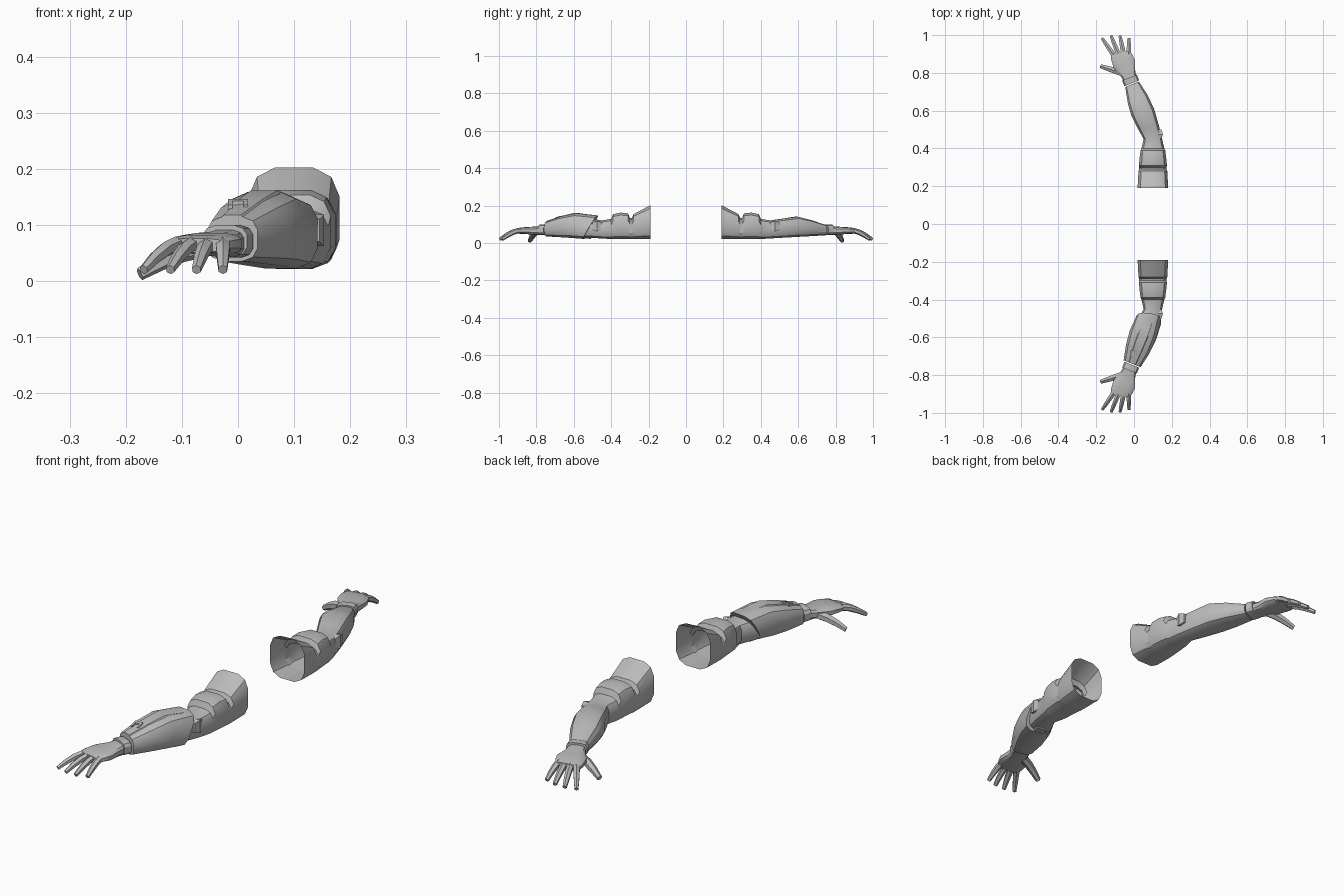
import bpy, bmesh, math
from mathutils import Vector

cube = bpy.data.objects.get("Cube")
if cube:
    bpy.data.objects.remove(cube, do_unlink=True)

shade = (0.5, 0.5, 0.5, 1)
grey = bpy.data.materials.new("plain grey")
grey.use_nodes = True
grey.diffuse_color = shade
grey.node_tree.nodes["Principled BSDF"].inputs["Base Color"].default_value = shade


def skin(name, rings, side, cap_start=True):
    """Join rings of points into a tube; side mirrors it along y."""
    bm = bmesh.new()
    rows = [[bm.verts.new((x, y * side, z)) for x, y, z in ring] for ring in rings]
    for lower, upper in zip(rows, rows[1:]):
        for i in range(len(lower)):
            bm.faces.new((lower[i - 1], lower[i], upper[i], upper[i - 1]))
    if cap_start:
        bm.faces.new(rows[0])
    bm.faces.new(rows[-1])
    bmesh.ops.recalc_face_normals(bm, faces=bm.faces)
    mesh = bpy.data.meshes.new(name)
    bm.to_mesh(mesh)
    bm.free()
    mesh.materials.append(grey)
    obj = bpy.data.objects.new(name, mesh)
    bpy.context.collection.objects.link(obj)
    bpy.ops.object.select_all(action='DESELECT')
    obj.select_set(True)
    bpy.context.view_layer.objects.active = obj
    bpy.ops.object.shade_smooth_by_angle(angle=math.radians(30))


def axis_x(y):
    """Centre line: straight upper arm, then bent inward at the elbow."""
    return 0.1 - 0.38 * max(0, y - 0.45)


def underside(y):
    return 0.02 + 0.06 * max(0, y - 0.4)


def section(y, half, top, grow=0.0, narrow=1.0, lean=0.0, sides=12):
    """Rounded box across the arm, turned with the bend of the centre line."""
    tilt = max(0, min(0.4, 2 * (y - 0.45), 3 * (0.96 - y)))
    low, high = underside(y) - grow / 3, top + grow
    ring = []
    for i in range(sides):
        angle = math.tau * (i + 0.5) / sides
        c, s = math.cos(angle), math.sin(angle)
        dx = math.copysign(abs(c) ** 0.65, c) * (half + grow / 2) * narrow
        dz = math.copysign(abs(s) ** 0.65, s) * (high - low) / 2
        ring.append((axis_x(y) + dx, y + tilt * dx + lean * dz, (low + high) / 2 + dz))
    return ring


def digit(name, base, tip, radius, side):
    """Tapered six-sided finger that droops towards its tip."""
    base, tip = Vector(base), Vector(tip)
    across = (tip - base).cross(Vector((0, 0, 1))).normalized()
    rings = []
    for step in range(4):
        t = step / 3
        centre = base.lerp(tip, t)
        centre.z = base.z + (tip.z - base.z) * t ** 1.5
        slope = (tip - base).normalized()
        up = across.cross(slope)
        r = radius * (1 - 0.4 * t * t)
        rings.append([centre + (across * math.cos(a) + up * math.sin(a)) * r
                      for a in (math.tau * (k + 0.5) / 6 for k in range(6))])
    skin(name, rings, side)


# Stations along the arm: distance from the middle, half width, top height
upper_arm = [(0.19, 0.083, 0.204), (0.28, 0.078, 0.156), (0.29, 0.074, 0.134),
             (0.3, 0.074, 0.136), (0.31, 0.076, 0.16), (0.35, 0.072, 0.164),
             (0.39, 0.067, 0.155), (0.4, 0.062, 0.13), (0.45, 0.05, 0.122)]
forearm = [(0.51, 0.057, 0.13), (0.59, 0.062, 0.142),
           (0.66, 0.054, 0.124), (0.74, 0.037, 0.097)]
hand = [(0.77, 0.034, 0.092), (0.8, 0.04, 0.088), (0.845, 0.058, 0.086),
        (0.885, 0.058, 0.082), (0.91, 0.05, 0.076)]

for label, side in (("front", -1), ("back", 1)):
    # Arm, open at the shoulder
    skin(label + "_arm", [section(*s) for s in upper_arm + forearm], side, cap_start=False)
    # Wrist cuff
    skin(label + "_wrist_cuff", [section(y, 0.04, 0.1) for y in (0.745, 0.775)], side)
    # Palm, four fanned fingers and thumb
    skin(label + "_palm", [section(*s) for s in hand], side)
    for i, finger in enumerate(("index", "middle", "ring", "little")):
        x = -0.108 + 0.027 * i
        reach = 0.1 if i in (1, 2) else 0.087
        digit(f"{label}_{finger}_finger", (x, 0.895, 0.066),
              (x - 0.06 + 0.02 * i, 0.895 + reach, 0.02), 0.0145, side)
    digit(label + "_thumb", (-0.065, 0.8, 0.06), (-0.175, 0.835, 0.012), 0.019, side)
    # Outer elbow pad
    pad = []
    for y, size in ((0.45, 0.02), (0.475, 0.028), (0.5, 0.02)):
        pad.append([(0.125 + size * dx, y, 0.09 + size * dz)
                    for dx, dz in ((1, 1), (1, -1), (-1, -1), (-1, 1))])
    skin(label + "_elbow_pad", pad, side)

# Armoured gauntlet around the front forearm, slanted at the elbow
skin("gauntlet", [section(*s, grow=0.018, lean=lean)
                  for s, lean in zip(forearm, (-0.6, -0.2, 0, 0))], -1)
# Raised panel along its top
skin("gauntlet_top_panel", [section(*s, grow=0.023, narrow=0.6, sides=8)
                            for s in forearm], -1)
# U-shaped latch near the wrist
for part, shift, width, start, end in (("bar", 0, 0.018, 0.67, 0.68),
                                       ("left_prong", 0.014, 0.004, 0.68, 0.7),
                                       ("right_prong", -0.014, 0.004, 0.68, 0.7)):
    rings = []
    for y in (start, end):
        top = 0.146 - 0.35 * (y - 0.67)
        rings.append([(shift + dx * width, y, z) for dx, z in
                      ((-1, top), (1, top), (1, top - 0.03), (-1, top - 0.03))])
    skin("latch_" + part, rings, -1)
